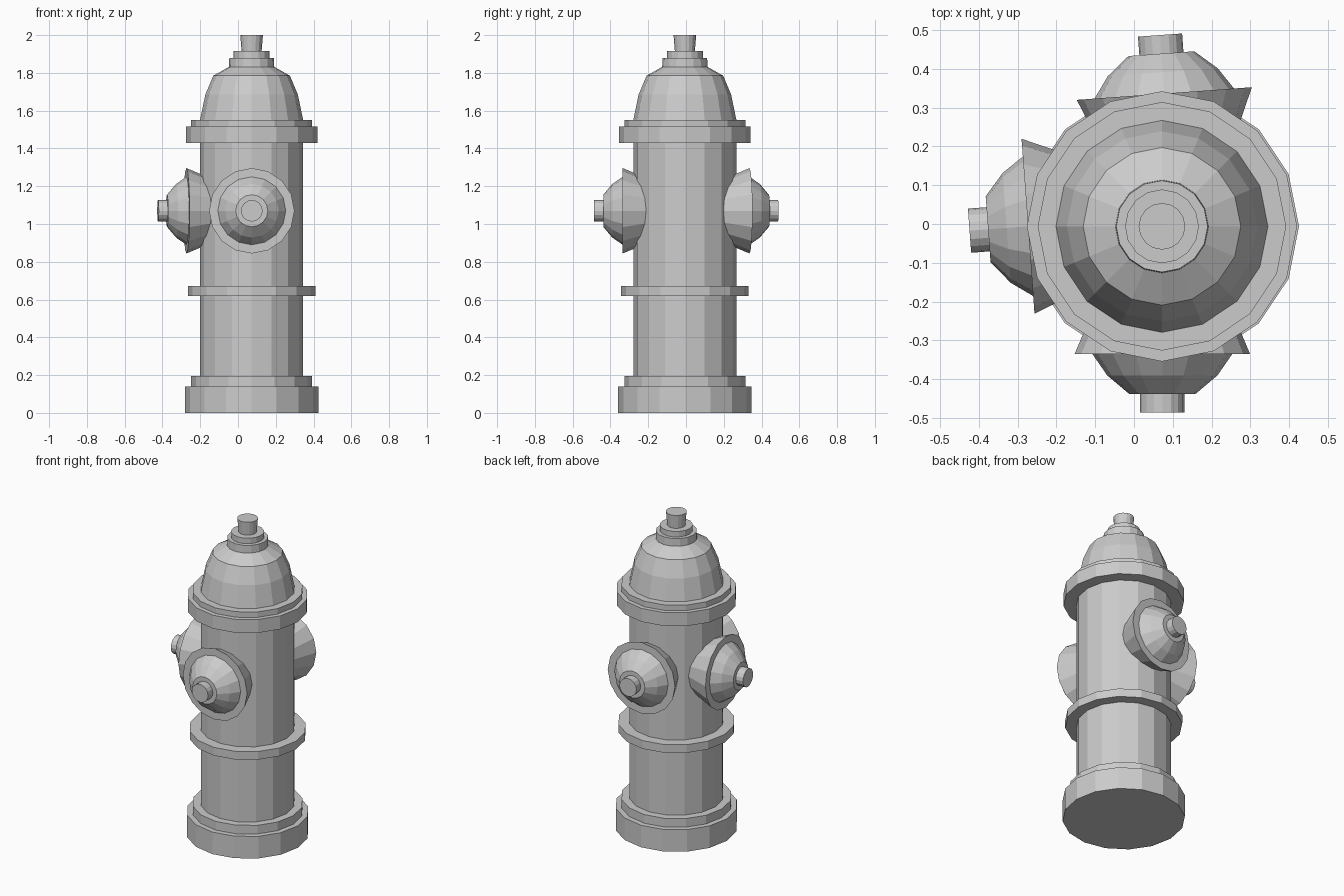
import bpy, bmesh
from math import pi
from mathutils import Vector

if "Cube" in bpy.data.objects:
    bpy.data.objects.remove(bpy.data.objects["Cube"])

SIDES = 16


def lathe(name, profile, location, axis=(0, 0, 1)):
    """Revolve a (radius, height) profile around local z, then aim z along axis."""
    bm = bmesh.new()
    verts = [bm.verts.new((r, 0, h)) for r, h in profile]
    edges = [bm.edges.new(pair) for pair in zip(verts, verts[1:])]
    bmesh.ops.spin(bm, geom=verts + edges, cent=(0, 0, 0), axis=(0, 0, 1),
                   angle=2 * pi, steps=SIDES, use_merge=False)
    bmesh.ops.remove_doubles(bm, verts=bm.verts, dist=1e-4)
    # close the open ends
    bmesh.ops.holes_fill(bm, edges=[e for e in bm.edges if e.is_boundary], sides=0)
    bmesh.ops.recalc_face_normals(bm, faces=bm.faces)
    mesh = bpy.data.meshes.new(name)
    bm.to_mesh(mesh)
    bm.free()
    obj = bpy.data.objects.new(name, mesh)
    bpy.context.collection.objects.link(obj)
    obj.location = location
    obj.rotation_euler = Vector(axis).to_track_quat('Z', 'Y').to_euler()
    return obj


CENTRE = (0.072, -0.006, 0)

# Barrel with stepped foot, middle band and top flange
lathe("barrel", [
    (0.353, 0), (0.353, 0.14), (0.32, 0.14), (0.32, 0.195),
    (0.273, 0.195), (0.273, 0.62), (0.338, 0.62), (0.338, 0.672),
    (0.273, 0.672), (0.273, 1.43), (0.348, 1.43), (0.348, 1.515),
    (0.32, 1.515), (0.32, 1.55)], CENTRE)

# Domed bonnet with stepped collar and operating nut
lathe("bonnet", [
    (0.273, 1.55), (0.245, 1.685), (0.203, 1.785), (0.12, 1.832),
    (0.118, 1.88), (0.095, 1.88), (0.095, 1.915), (0.053, 1.915),
    (0.06, 2.0)], CENTRE)

# Hose caps: flared neck, flat rim, faceted dome and nut (height 0 = rim plane)
cap_profile = [(0.163, -0.15), (0.226, 0), (0.18, 0), (0.142, 0.055),
               (0.085, 0.103), (0.057, 0.103), (0.057, 0.151)]
caps = {
    "front_cap": ((0.073, -0.335, 1.07), (0, -1, 0)),
    "back_cap": ((0.078, 0.336, 1.07), (-0.072, 0.997, 0)),
    "side_cap": ((-0.273, -0.006, 1.07), (-0.997, -0.074, 0)),
}
for name, (rim_centre, axis) in caps.items():
    lathe(name, cap_profile, rim_centre, axis)
